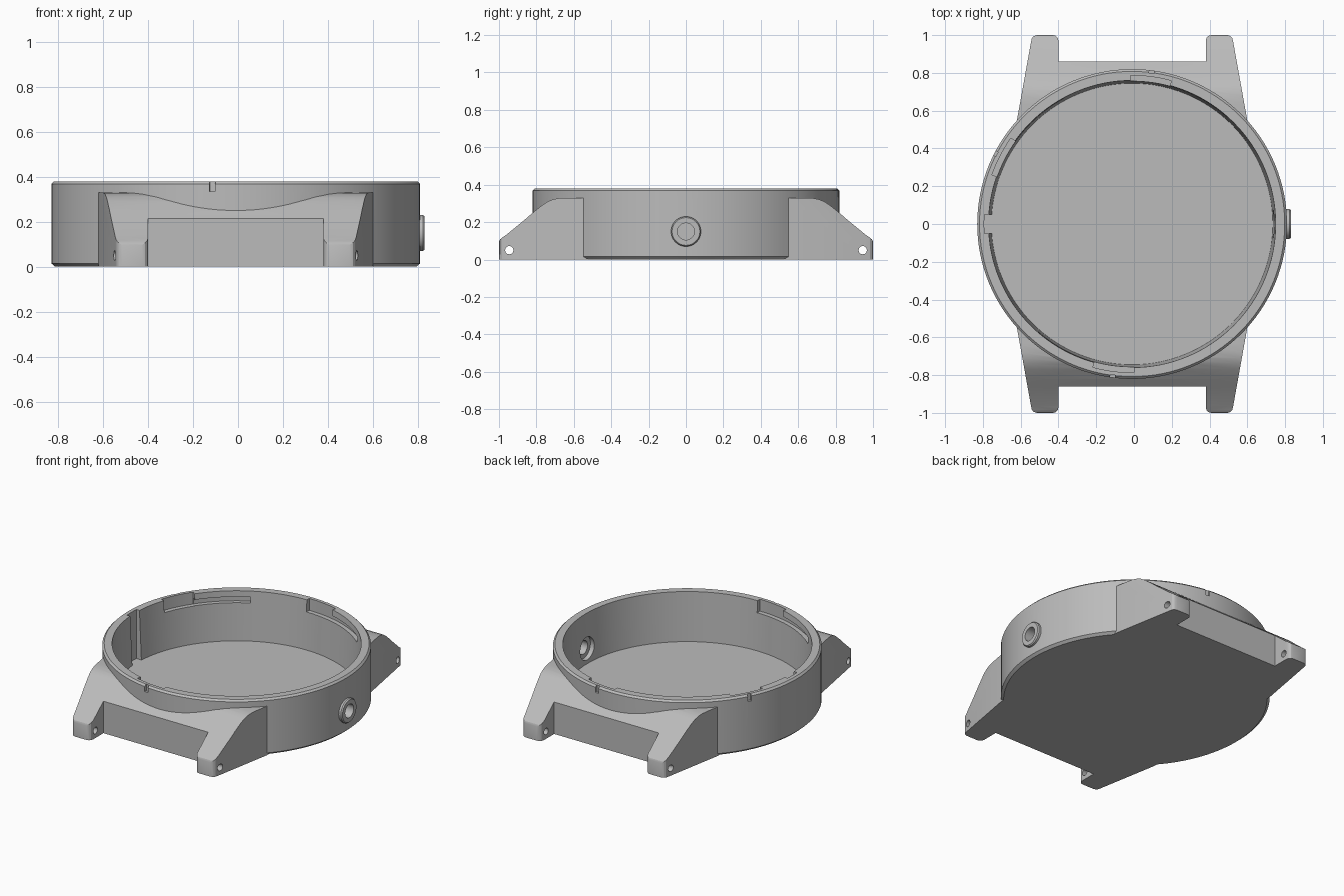
import bpy, bmesh, math
from mathutils import Matrix, Vector

if "Cube" in bpy.data.objects:
    bpy.data.objects.remove(bpy.data.objects["Cube"])

CX = -0.01          # centre of the round case
steel = bpy.data.materials.new("grey steel")
steel.diffuse_color = (0.5, 0.5, 0.5, 1)
steel.use_nodes = True
steel.node_tree.nodes["Principled BSDF"].inputs["Base Color"].default_value = steel.diffuse_color


def finish(name, bm):
    bmesh.ops.recalc_face_normals(bm, faces=bm.faces)
    me = bpy.data.meshes.new(name)
    bm.to_mesh(me)
    bm.free()
    me.materials.append(steel)
    ob = bpy.data.objects.new(name, me)
    bpy.context.collection.objects.link(ob)
    return ob


def extrude(name, outline, direction):
    """Solid made by pushing a closed outline along a direction."""
    bm = bmesh.new()
    face = bm.faces.new([bm.verts.new(p) for p in outline])
    new = bmesh.ops.extrude_face_region(bm, geom=[face])["geom"]
    bmesh.ops.translate(bm, vec=direction,
                        verts=[v for v in new if isinstance(v, bmesh.types.BMVert)])
    return finish(name, bm)


def lathe(name, profile, matrix, n=128):
    """Solid of revolution from (radius, height) pairs, capped at both ends."""
    bm = bmesh.new()
    rings = [[bm.verts.new(matrix @ Vector((r * math.cos(2 * math.pi * i / n),
                                            r * math.sin(2 * math.pi * i / n), h)))
              for i in range(n)] for r, h in profile]
    for a, b in zip(rings, rings[1:]):
        for i in range(n):
            j = (i + 1) % n
            bm.faces.new((a[i], a[j], b[j], b[i]))
    bm.faces.new(rings[0])
    bm.faces.new(rings[-1])
    return finish(name, bm)


def sector(name, a0, a1, r0, r1, z0, z1):
    """Block bent around the case axis, angles in degrees."""
    n = max(2, int(abs(a1 - a0) / 2))
    angs = [math.radians(a0 + (a1 - a0) * i / n) for i in range(n + 1)]
    pts = [(CX + r1 * math.cos(a), r1 * math.sin(a), z0) for a in angs]
    pts += [(CX + r0 * math.cos(a), r0 * math.sin(a), z0) for a in reversed(angs)]
    return extrude(name, pts, (0, 0, z1 - z0))


def boolean(target, tool, op):
    mod = target.modifiers.new(op, 'BOOLEAN')
    mod.operation, mod.object, mod.solver = op, tool, 'EXACT'
    bpy.context.view_layer.objects.active = target
    bpy.ops.object.modifier_apply(modifier=mod.name)
    bpy.data.objects.remove(tool)


def mirrored(quarter, sx=True):
    """Closed outline from points in the +,+ quarter, ordered from +x side to +y."""
    q2 = [(-x, y) for x, y in reversed(quarter)]
    q3 = [(-x, -y) for x, y in quarter]
    q4 = [(x, -y) for x, y in reversed(quarter)]
    return quarter + q2 + q3 + q4


axis = Matrix.Translation((CX, 0, 0))

# Lugs: plan outline with rounded tips, trimmed by the sloping side profile
quarter = [(0.61, 0.548), (0.535, 0.965), (0.531, 0.983), (0.522, 0.994), (0.505, 1.0),
           (0.42, 1.0), (0.404, 0.996), (0.394, 0.986), (0.39, 0.97), (0.39, 0.86)]
case = extrude("watch_case", [(CX + x, y, 0) for x, y in mirrored(quarter)], (0, 0, 0.5))
half = [(1.02, 0), (1.02, 0.0), (1.0, 0.095), (0.995, 0.107), (0.985, 0.116), (0.96, 0.133),
        (0.86, 0.215), (0.82, 0.25), (0.77, 0.29), (0.74, 0.31), (0.71, 0.322), (0.68, 0.328),
        (0.64, 0.33)]
side = [(y, z) for y, z in half[1:]]
side = [(1.02, -0.1), (1.02, 0.09)] + side[1:]
side += [(-y, z) for y, z in reversed(side)]
boolean(case, extrude("side_profile", [(-1, y, z) for y, z in side], (2, 0, 0)), 'INTERSECT')

# Round body with chamfered rims
body = [(0.803, 0), (0.82, 0.015), (0.82, 0.368), (0.808, 0.38)]
boolean(case, lathe("round_body", body, axis), 'UNION')

# Crown collar on the right side
crown_axis = Matrix.Translation((0, 0, 0.15)) @ Matrix.Rotation(math.pi / 2, 4, 'Y')
collar = [(0.08, 0.77), (0.08, 0.822), (0.074, 0.83)]
boolean(case, lathe("crown_collar", collar, crown_axis, 48), 'UNION')

# Slightly tapered bore down to the floor
boolean(case, lathe("bore", [(0.745, 0.05), (0.76, 0.38), (0.7605, 0.45)], axis), 'DIFFERENCE')

# Crown hole with a recess on the inside
boolean(case, lathe("crown_hole", [(0.045, 0.6), (0.045, 0.9)], crown_axis, 48), 'DIFFERENCE')
boolean(case, lathe("crown_recess", [(0.075, 0.6), (0.075, 0.765)], crown_axis, 48), 'DIFFERENCE')

# Bayonet openings, their locking slots and the index marks outside
for a in (-97.3, 82.7, 152.7):
    boolean(case, sector("opening", a - 8, a + 8, 0.7, 0.786, 0.30, 0.45), 'DIFFERENCE')
    boolean(case, sector("slot", a - 34, a - 7, 0.7, 0.785, 0.301, 0.34), 'DIFFERENCE')
    boolean(case, sector("mark", a - 0.9, a + 0.9, 0.805, 0.9, 0.335, 0.45), 'DIFFERENCE')

# Vertical key groove on the left
boolean(case, sector("groove", 176.3, 183.7, 0.7, 0.783, 0.0502, 0.45), 'DIFFERENCE')

# Strap pin holes through the lugs
for y in (-0.945, 0.945):
    m = Matrix.Translation((0, y, 0.05)) @ Matrix.Rotation(math.pi / 2, 4, 'Y')
    boolean(case, lathe("pin_hole", [(0.022, -0.8), (0.022, 0.8)], m, 24), 'DIFFERENCE')

bpy.ops.object.select_all(action='DESELECT')
case.select_set(True)
bpy.context.view_layer.objects.active = case
bpy.ops.object.shade_smooth_by_angle(angle=math.radians(25))
